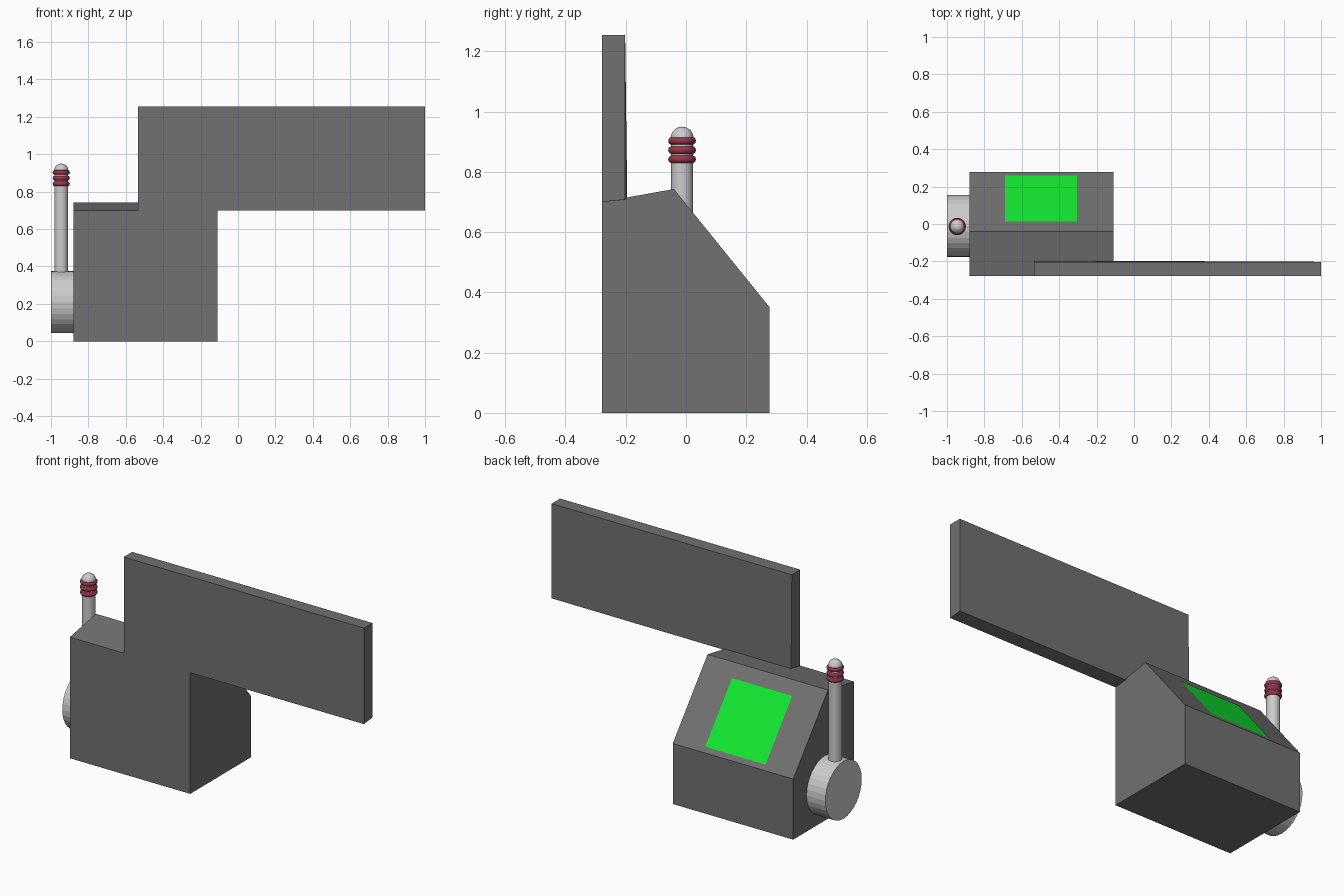
import bpy, bmesh
from math import pi
from mathutils import Vector

if "Cube" in bpy.data.objects:
    bpy.data.objects.remove(bpy.data.objects["Cube"])


def material(name, rgb):
    m = bpy.data.materials.new(name)
    m.diffuse_color = (*rgb, 1)
    m.use_nodes = True
    m.node_tree.nodes["Principled BSDF"].inputs["Base Color"].default_value = m.diffuse_color
    return m


dark = material("dark_grey", (0.165, 0.165, 0.165))
light = material("light_grey", (0.58, 0.58, 0.58))
green = material("screen_green", (0.006, 0.8, 0.03))
red = material("ring_red", (0.32, 0.033, 0.064))


def mesh_object(name, bm, mat=None):
    bmesh.ops.recalc_face_normals(bm, faces=bm.faces)
    me = bpy.data.meshes.new(name)
    bm.to_mesh(me)
    bm.free()
    ob = bpy.data.objects.new(name, me)
    bpy.context.collection.objects.link(ob)
    if mat:
        me.materials.append(mat)
    return ob


def extrude_yz(name, profile, x0, x1, mat):
    bm = bmesh.new()
    face = bm.faces.new([bm.verts.new((x0, y, z)) for y, z in profile])
    geom = bmesh.ops.extrude_face_region(bm, geom=[face])["geom"]
    moved = [g for g in geom if isinstance(g, bmesh.types.BMVert)]
    bmesh.ops.translate(bm, verts=moved, vec=(x1 - x0, 0, 0))
    # Keep both end caps of the prism
    if len(bm.faces) < len(profile) + 2:
        bm.verts.ensure_lookup_table()
        bmesh.ops.holes_fill(bm, edges=bm.edges)
    return mesh_object(name, bm, mat)


def finish(name, mat=None, smooth=True):
    ob = bpy.context.object
    ob.name = name
    if mat:
        ob.data.materials.append(mat)
    if smooth:
        bpy.ops.object.shade_smooth_by_angle()
    return ob


# Cabinet with a sloped console face
ridge, lip = Vector((-0.04, 0.743)), Vector((0.278, 0.35))
extrude_yz("cabinet", [(-0.279, 0), (0.278, 0), lip, ridge, (-0.279, 0.70)],
           -0.88, -0.11, dark)

# Sign board, its lower edge following the cabinet roof
board = extrude_yz("board", [(-0.279, 0.70), (-0.202, 0.708),
                             (-0.202, 1.255), (-0.279, 1.255)], -0.535, 1.0, dark)
for v in board.data.vertices:
    if v.co.x < 0 and v.co.y > -0.25 and v.co.z < 1:
        v.co.y = -0.195

# Screen lying just above the slope
along = lip - ridge
out = Vector((-along.y, along.x)).normalized() * 0.002
bm = bmesh.new()
corners = []
for x, y in [(-0.69, 0.013), (-0.69, 0.258), (-0.305, 0.258), (-0.305, 0.013)]:
    p = ridge + along * ((y - ridge.x) / along.x) + out
    corners.append(bm.verts.new((x, p.x, p.y)))
bm.faces.new(corners)
screen = mesh_object("screen", bm, green)
if screen.data.polygons[0].normal.z < 0:
    screen.data.flip_normals()

# Side drum
bpy.ops.mesh.primitive_cylinder_add(vertices=32, radius=0.166, depth=0.12,
                                    location=(-0.94, -0.01, 0.209),
                                    rotation=(0, pi / 2, 0))
finish("side_drum", light, smooth=False)

# Lever with round tip and rings
lx, ly = -0.945, -0.013
bpy.ops.mesh.primitive_cylinder_add(vertices=32, radius=0.036, depth=0.56,
                                    location=(lx, ly, 0.63))
finish("lever_rod", light)
bpy.ops.mesh.primitive_uv_sphere_add(segments=32, ring_count=16, radius=0.038,
                                     location=(lx, ly, 0.912))
finish("lever_tip", light)
for i, z in enumerate((0.842, 0.872, 0.903)):
    bpy.ops.mesh.primitive_torus_add(major_radius=0.033, minor_radius=0.013,
                                     major_segments=32, minor_segments=12,
                                     location=(lx, ly, z))
    finish(f"lever_ring_{i + 1}", red)
